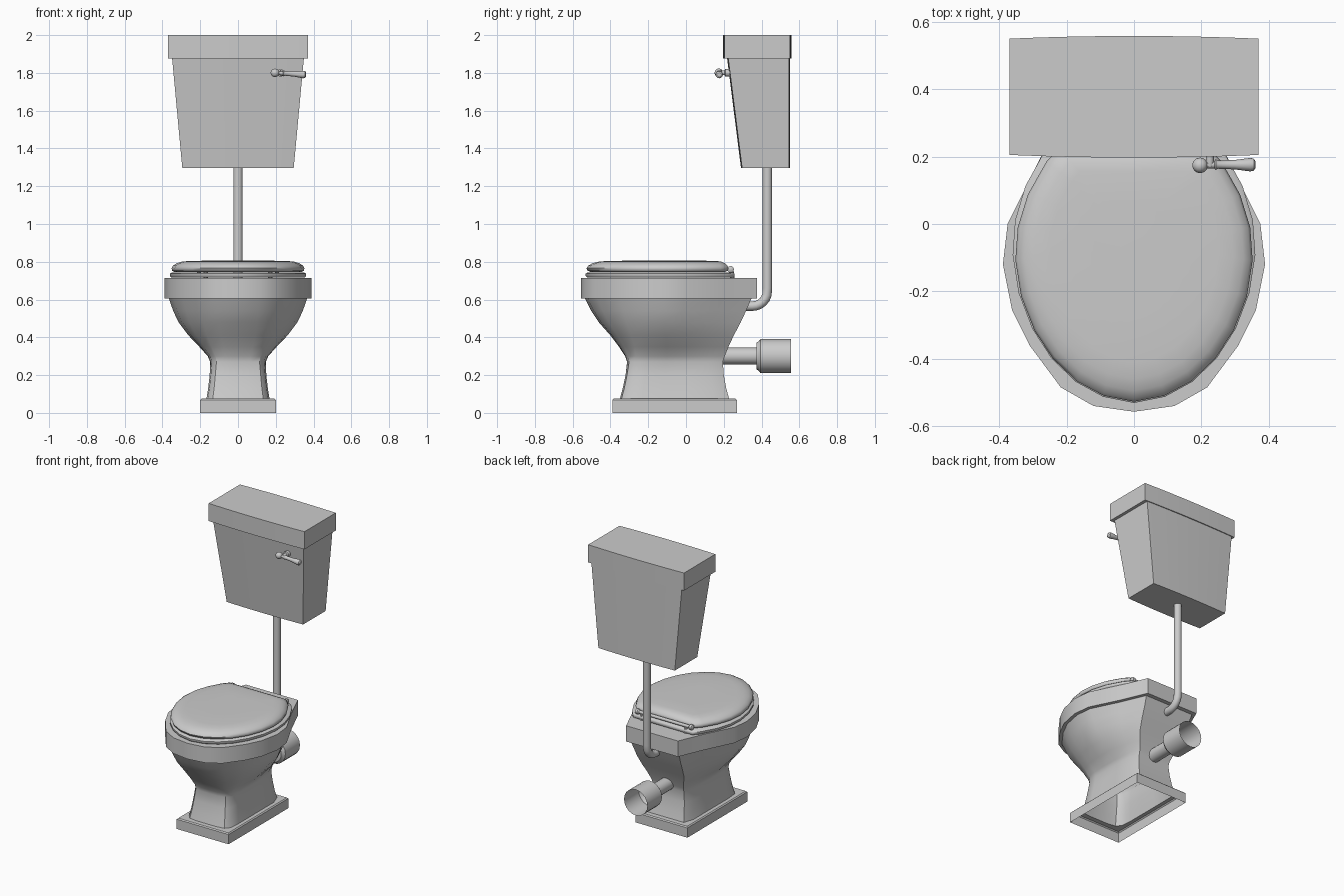
import bpy, bmesh, math
from mathutils import Vector

if "Cube" in bpy.data.objects:
    bpy.data.objects.remove(bpy.data.objects["Cube"])


def loft(name, rings, cap0=False, cap1=False, loop=False, angle=35):
    """Skin a list of equal-length point rings."""
    bm = bmesh.new()
    vs = [[bm.verts.new(p) for p in r] for r in rings]
    pairs = list(zip(vs, vs[1:])) + ([(vs[-1], vs[0])] if loop else [])
    for a, b in pairs:
        n = len(a)
        for i in range(n):
            j = (i + 1) % n
            bm.faces.new((a[i], a[j], b[j], b[i]))
    if cap0:
        bm.faces.new(vs[0][::-1])
    if cap1:
        bm.faces.new(vs[-1])
    bmesh.ops.recalc_face_normals(bm, faces=bm.faces[:])
    me = bpy.data.meshes.new(name)
    bm.to_mesh(me)
    bm.free()
    ob = bpy.data.objects.new(name, me)
    bpy.context.collection.objects.link(ob)
    bpy.ops.object.select_all(action='DESELECT')
    ob.select_set(True)
    bpy.context.view_layer.objects.active = ob
    bpy.ops.object.shade_smooth_by_angle(angle=math.radians(angle))
    return ob


def normalise(half):
    """Scale a half outline to x 0..1, y -1..1."""
    hx = max(p[0] for p in half)
    y0, y1 = half[0][1], half[-1][1]
    return [(x / hx, 2 * (y - y0) / (y1 - y0) - 1) for x, y in half]


def ring(half, z, hx, y0, y1):
    """Mirror a normalised half outline and fit it to the given extents."""
    full = half + [(-x, y) for x, y in half[-2:0:-1]]
    return [(x * hx, (y0 + y1) / 2 + y * (y1 - y0) / 2, z) for x, y in full]


def mix(a, b, w):
    return [(p[0] + (q[0] - p[0]) * w, p[1] + (q[1] - p[1]) * w) for p, q in zip(a, b)]


def tube(name, pts, radii, sides=16, caps=(True, True)):
    """Round section swept along a path with a radius per point."""
    pts = [Vector(p) for p in pts]
    rings = []
    for i, p in enumerate(pts):
        t = (pts[min(i + 1, len(pts) - 1)] - pts[max(i - 1, 0)]).normalized()
        u = t.cross(Vector((1, 0, 0)) if abs(t.x) < 0.8 else Vector((0, 0, 1))).normalized()
        v = t.cross(u)
        rings.append([p + radii[i] * (u * math.cos(a) + v * math.sin(a))
                      for a in (2 * math.pi * k / sides for k in range(sides))])
    return loft(name, rings, *caps)


# Outlines, front to back
rim = normalise([(0, -.557), (.12, -.54), (.217, -.485), (.31, -.36), (.362, -.255),
                 (.389, -.12), (.375, 0), (.276, .2), (.2, .375), (0, .375)])
square = [(0, -1), (.4, -1), (.75, -1), (1, -1), (1, -.6), (1, -.2), (1, .2), (1, .6), (1, 1), (0, 1)]
soft = [(0, -1), (.45, -1), (.8, -.97), (.96, -.86), (1, -.6), (1, -.2), (1, .25), (1, .75), (.85, 1), (0, 1)]
oval = normalise([(0, -.53), (.09, -.512), (.17, -.468), (.24, -.4), (.295, -.315), (.335, -.21),
                  (.352, -.1), (.345, 0), (.315, .1), (.26, .2), (.225, .24), (0, .24)])

# Bowl: open-bottomed foot, waisted pedestal, rim and inner basin
levels = [(0, .2, -.39, .27), (.068, .2, -.39, .27), (.075, .193, -.383, .263)]
rings = [ring(square, *l) for l in levels]
for w, *l in [(0, .075, .167, -.35, .228), (0, .13, .158, -.335, .213), (0, .2, .15, -.32, .2),
              (.1, .27, .147, -.312, .195), (.25, .3, .16, -.322, .205), (.5, .35, .205, -.355, .225),
              (.7, .41, .262, -.4, .253), (.88, .48, .315, -.462, .29), (.97, .54, .343, -.502, .318),
              (1, .605, .366, -.535, .346), (1, .605, .389, -.557, .375), (1, .715, .389, -.557, .375),
              (1, .715, .29, -.45, .2), (1, .68, .28, -.44, .19), (1, .55, .24, -.39, .15),
              (1, .43, .16, -.29, .08), (1, .38, .09, -.2, 0)]:
    rings.append(ring(mix(soft, rim, w), *l))
loft("bowl", rings, cap1=True)

# Seat ring
loft("seat", [ring(oval, *l) for l in [
    (.716, .352, -.522, .25), (.724, .36, -.531, .256), (.737, .36, -.531, .256), (.744, .35, -.52, .25),
    (.744, .25, -.41, .12), (.716, .24, -.4, .11)]], loop=True, angle=50)

# Seat lid, domed at the edge
loft("seat_lid", [ring(oval, *l) for l in [
    (.747, .338, -.508, .21), (.752, .348, -.52, .219), (.766, .352, -.527, .224), (.779, .345, -.518, .219),
    (.792, .325, -.495, .206), (.801, .295, -.46, .186), (.805, .25, -.41, .155), (.806, .12, -.25, .05)]],
    cap0=True, cap1=True, angle=50)

# Hinge bar with knobs and posts
tube("hinge_bar", [(x, .236, .76) for x in (-.222, -.216, -.2, -.192, .192, .2, .216, .222)],
     [.009, .018, .018, .011, .011, .018, .018, .009], 12)
for side, s in (("left", -1), ("right", 1)):
    tube("hinge_post_" + side, [(s * .17, .245, .71), (s * .17, .24, .755)], [.012, .012], 10)


# Cistern and its cover, with slightly bowed front and back
def bowed(z, hx, y0, y1, bow, n=8):
    xs = [-1 + 2 * i / n for i in range(n + 1)]
    return ([(x * hx, y0 - bow * (1 - x * x), z) for x in xs] +
            [(x * hx, y1 + bow * (1 - x * x), z) for x in xs[::-1]])


loft("cistern", [bowed(1.297, .295, .297, .545, .006), bowed(1.89, .35, .222, .545, .006)], True, True)
loft("cistern_cover", [bowed(1.877, .37, .205, .55, .008), bowed(2.0, .37, .205, .55, .008)], True, True)

# Flush pipe
path = [(0, .431, 1.31), (0, .431, .66)]
path += [(0, .351 + .08 * math.cos(a), .645 - .08 * math.sin(a))
         for a in (math.radians(d) for d in (15, 30, 45, 60, 75, 90))]
tube("flush_pipe", path + [(0, .29, .565)], [.025] * 9)

# Waste outlet with open socket
tube("waste_outlet", [(0, y, .301) for y in (.15, .372, .374, .385, .394, .555)],
     [.045, .045, .072, .078, .09, .09], 20, (True, False))

# Flush lever: stem, ball and tapered handle
tube("lever_stem", [(.225, y, 1.8) for y in (.245, .208, .204, .185, .17)],
     [.02, .02, .012, .012, .01], 12)
ball = [math.radians(d) for d in range(-80, 81, 20)]
tube("lever_ball", [(.196 + .023 * math.sin(a), .174, 1.8) for a in ball],
     [.023 * math.cos(a) for a in ball], 14)
tube("lever_handle", [(x, .176, 1.8 - (x - .2) * .06) for x in (.2, .238, .242, .25, .3, .345, .355, .36)],
     [.011, .011, .016, .012, .014, .02, .018, .011], 12)
